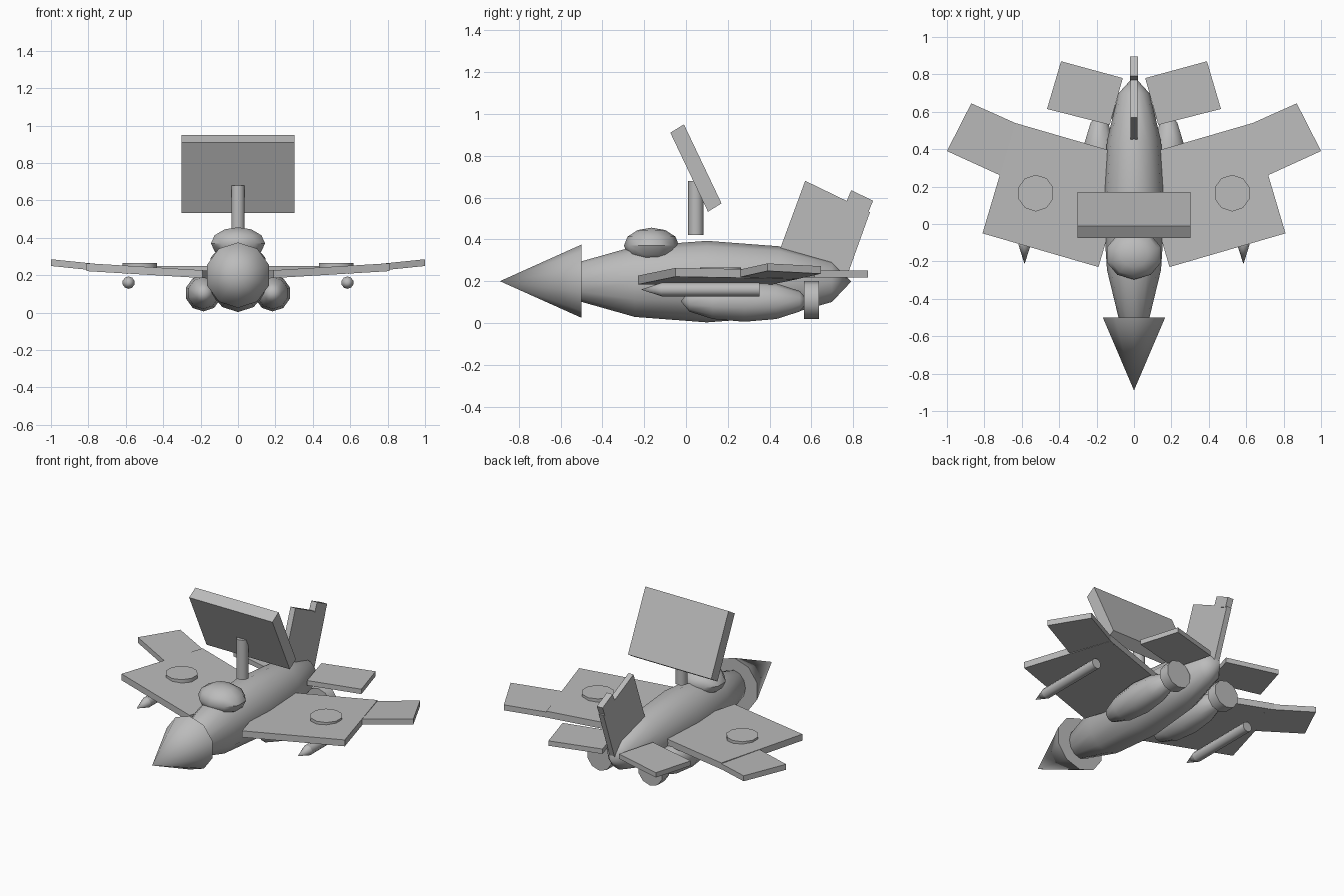
import bpy, bmesh
from math import radians
from mathutils import Matrix

if "Cube" in bpy.data.objects:
    bpy.data.objects.remove(bpy.data.objects["Cube"])

GREY = bpy.data.materials.new("plain_grey")
GREY.diffuse_color = (0.5, 0.5, 0.5, 1)
GREY.use_nodes = True
GREY.node_tree.nodes["Principled BSDF"].inputs["Base Color"].default_value = GREY.diffuse_color


def finish(name, bm, mirror=False, smooth=False):
    """Turn a bmesh into a named object."""
    bmesh.ops.recalc_face_normals(bm, faces=bm.faces)
    me = bpy.data.meshes.new(name)
    bm.to_mesh(me)
    bm.free()
    me.materials.append(GREY)
    ob = bpy.data.objects.new(name, me)
    bpy.context.collection.objects.link(ob)
    if smooth:
        bpy.ops.object.select_all(action='DESELECT')
        ob.select_set(True)
        bpy.context.view_layer.objects.active = ob
        bpy.ops.object.shade_smooth_by_angle(angle=radians(46))
    if mirror:
        m = ob.modifiers.new("mirror", 'MIRROR')
        m.use_mirror_merge = False
    return ob


def placed(loc, scale=(1, 1, 1), along_y=False):
    """Matrix that places a shape; along_y points its top to the front."""
    turn = Matrix.Rotation(radians(90), 4, 'X') if along_y else Matrix()
    return Matrix.Translation(loc) @ Matrix.Diagonal((*scale, 1)) @ turn


def ellipsoid(name, loc, radii, segments, along_y=False, mirror=False):
    bm = bmesh.new()
    bmesh.ops.create_uvsphere(bm, u_segments=segments, v_segments=6, radius=1,
                              matrix=placed(loc, radii, along_y))
    return finish(name, bm, mirror, True)


def cone(name, loc, r1, r2, depth, segments, along_y=False, mirror=False):
    bm = bmesh.new()
    bmesh.ops.create_cone(bm, cap_ends=True, segments=segments, radius1=r1,
                          radius2=r2, depth=depth,
                          matrix=placed(loc, (1, 1, 1), along_y))
    return finish(name, bm, mirror, True)


def prism(name, lower, upper, mirror=False):
    """Solid between two matching outlines."""
    bm = bmesh.new()
    a = [bm.verts.new(p) for p in lower]
    b = [bm.verts.new(p) for p in upper]
    bm.faces.new(a)
    bm.faces.new(b)
    n = len(a)
    for i in range(n):
        j = (i + 1) % n
        bm.faces.new((a[i], a[j], b[j], b[i]))
    return finish(name, bm, mirror)


def side_plate(name, outline, half):
    """Outline in y,z, given a width in x."""
    return prism(name, [(-half, y, z) for y, z in outline],
                 [(half, y, z) for y, z in outline])


def slab(name, outline, top, slope, thick):
    """Mirrored plan outline whose top rises with x."""
    up = [(x, y, top + slope * x) for x, y in outline]
    return prism(name, [(x, y, z - thick) for x, y, z in up], up, True)


# Body, nose and canopy
ellipsoid("fuselage", (0, 0.1, 0.198), (0.167, 0.69, 0.195), 12, along_y=True)
cone("nose_cone", (0, -0.695, 0.2), 0.175, 0, 0.39, 10, along_y=True)
ellipsoid("canopy", (0, -0.165, 0.37), (0.152, 0.132, 0.086), 10)

# Mast and tilted panel
cone("mast", (0, 0.047, 0.55), 0.037, 0.037, 0.26, 10)
side_plate("panel", [(-0.075, 0.91), (-0.01, 0.95), (0.17, 0.572), (0.105, 0.532)], 0.302)

# Tail fin and its tip block
side_plate("tail_fin", [(0.43, 0.30), (0.57, 0.68), (0.88, 0.53), (0.765, 0.21)], 0.018)
side_plate("fin_block", [(0.765, 0.575), (0.79, 0.635), (0.895, 0.585), (0.87, 0.525)], 0.021)

# Wings, outer panels and tailplanes
slab("wing", [(0.19, -0.23), (0.81, -0.05), (0.635, 0.54), (0.015, 0.36)], 0.215, 0.06, 0.042)
slab("outer_wing", [(0.715, 0.26), (1.0, 0.39), (0.87, 0.645), (0.59, 0.52)], 0.183, 0.102, 0.036)
slab("tailplane", [(0.13, 0.53), (0.465, 0.615), (0.39, 0.87), (0.06, 0.78)], 0.25, 0, 0.032)

# Round discs on the wings
cone("wing_disc", (0.525, 0.165, 0.248), 0.098, 0.098, 0.034, 10, mirror=True)

# Missiles below the wings
cone("missile_body", (0.585, 0.118, 0.16), 0.033, 0.033, 0.466, 10, along_y=True, mirror=True)
cone("missile_nose", (0.585, -0.165, 0.16), 0.033, 0, 0.1, 10, along_y=True, mirror=True)

# Engine pods and exhaust nozzles
ellipsoid("engine_pod", (0.185, 0.28, 0.104), (0.097, 0.305, 0.098), 10, along_y=True, mirror=True)
cone("exhaust_nozzle", (0.185, 0.6, 0.11), 0.09, 0.09, 0.07, 10, along_y=True, mirror=True)
